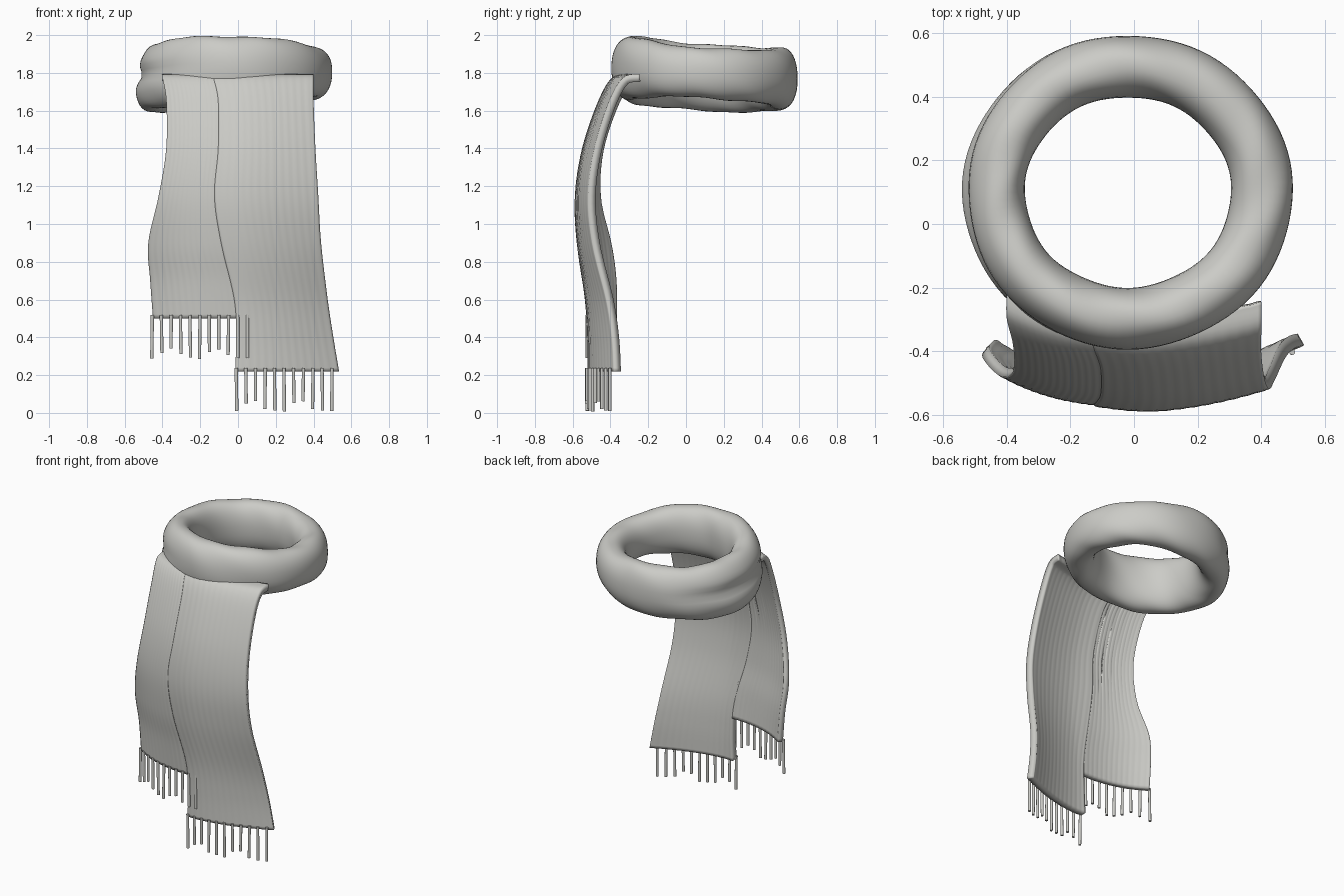
import bpy
import math
import random
from mathutils import Vector

random.seed(4)
if "Cube" in bpy.data.objects:
    bpy.data.objects.remove(bpy.data.objects["Cube"])

# One knitted wool colour
wool = bpy.data.materials.new("warm grey wool")
wool.use_nodes = True
colour = (0.6, 0.6, 0.57, 1)
wool.diffuse_color = colour
wool.node_tree.nodes["Principled BSDF"].inputs["Base Color"].default_value = colour


def grid_object(name, points, cyclic, angle):
    """Skin a table of points; cyclic closes it both ways."""
    rows, cols = len(points), len(points[0])
    verts = [p for row in points for p in row]
    faces = []
    for i in range(rows if cyclic else rows - 1):
        for j in range(cols if cyclic else cols - 1):
            a, b = (i + 1) % rows, (j + 1) % cols
            faces.append((i * cols + j, a * cols + j, a * cols + b, i * cols + b))
    mesh = bpy.data.meshes.new(name)
    mesh.from_pydata(verts, [], faces)
    mesh.materials.append(wool)
    obj = bpy.data.objects.new(name, mesh)
    bpy.context.collection.objects.link(obj)
    smooth(obj, angle)
    return obj


def smooth(obj, angle):
    bpy.ops.object.select_all(action="DESELECT")
    obj.select_set(True)
    bpy.context.view_layer.objects.active = obj
    bpy.ops.object.shade_smooth_by_angle(angle=math.radians(angle))


def spline(keys, steps):
    """Catmull-Rom through rows of values."""
    keys = [Vector(k) for k in keys]
    out = []
    for i in range(len(keys) - 1):
        a, b, c, d = (keys[max(0, min(len(keys) - 1, i + k))] for k in (-1, 0, 1, 2))
        for s in range(steps):
            t = s / steps
            out.append(0.5 * (2 * b + (c - a) * t + (2 * a - 5 * b + 4 * c - d) * t ** 2
                              + (3 * b - a - 3 * c + d) * t ** 3))
    return out + [keys[-1]]


# Neck loop: a tall oval tube with folds running round it
def loop_point(a, f):
    c, s = math.cos(a), math.sin(a)
    centre_z = 1.792 + 0.012 * c - 0.027 * s - 0.005 * math.cos(2 * a)
    half = 0.16 - 0.022 * c - 0.005 * s - 0.006 * math.cos(2 * a) + 0.004 * math.sin(5 * a)
    u = math.copysign(abs(math.cos(f)) ** 0.9, math.cos(f))
    w = math.copysign(abs(math.sin(f)) ** 0.9, math.sin(f))
    side = max(0, -c) ** 3
    r = 0.097 * u + 0.002 * math.sin(7 * a + 2 * f)
    r -= 0.02 * w * side                       # lower fold sits further out
    if u > 0:                                  # crease between the folds
        r -= 0.03 * side * math.exp(-((w - 0.05) / 0.25) ** 2) * u
    z = centre_z + half * w + 0.002 * math.sin(11 * a + 3 * f)
    return (-0.02 + (0.422 + r) * c, 0.1 + (0.396 + r) * s, z)


N, M = 96, 40
grid_object("neck_loop", [[loop_point(2 * math.pi * i / N, 2 * math.pi * j / M)
                           for j in range(M)] for i in range(N)], True, 60)


# Hanging ends: bowed sheets; each key is z, left x, right x, front y, edge drop
def sheet_y(x, row, power):
    return row[3] + row[4] * (abs(x - 0.04) / 0.45) ** power


def hanging_end(name, keys, thickness, power):
    rows = spline(keys, 6)
    cols = 48
    points = []
    for row in rows:
        line = []
        for j in range(cols + 1):
            x = row[1] + (row[2] - row[1]) * j / cols
            rib = 0.0008 * math.sin(j * 1.7 + 2 * row[0])
            line.append((x, sheet_y(x, row, power) + rib, row[0]))
        points.append(line)
    obj = grid_object(name, points, False, 50)
    mod = obj.modifiers.new("thickness", "SOLIDIFY")
    mod.thickness, mod.offset = thickness, -1
    return rows[-1]


LONG_BOW, SHORT_BOW = 1.7, 2.7
long_hem = hanging_end("long_end", [
    (1.795, -0.13, 0.40, -0.30, 0.08), (1.775, -0.13, 0.40, -0.39, 0.085),
    (1.65, -0.105, 0.40, -0.465, 0.085), (1.4, -0.105, 0.41, -0.55, 0.09),
    (1.15, -0.125, 0.425, -0.588, 0.09), (0.9, -0.09, 0.44, -0.578, 0.10),
    (0.6, -0.02, 0.475, -0.535, 0.12), (0.4, -0.01, 0.505, -0.523, 0.125),
    (0.22, -0.015, 0.535, -0.522, 0.12)], 0.042, LONG_BOW)

short_hem = hanging_end("short_end", [
    (1.795, -0.40, -0.11, -0.29, 0.08), (1.775, -0.40, -0.11, -0.38, 0.09),
    (1.65, -0.38, -0.085, -0.455, 0.09), (1.4, -0.38, -0.085, -0.538, 0.09),
    (1.15, -0.42, -0.105, -0.574, 0.09), (0.9, -0.475, -0.07, -0.566, 0.10),
    (0.7, -0.465, -0.02, -0.538, 0.105), (0.5, -0.45, 0.0, -0.518, 0.10)],
    0.034, SHORT_BOW)


# Fringe strands stitched on the front of each hem
def fringe(name, hem, power, start, lengths):
    for i in range(11):
        x = start + 0.0505 * i
        length = lengths[i % len(lengths)] + random.uniform(-0.008, 0.008)
        top = hem[0] + 0.017
        bpy.ops.mesh.primitive_cylinder_add(
            vertices=10, radius=0.009, depth=length,
            location=(x, sheet_y(x, hem, power) - 0.004, top - length / 2),
            rotation=(0, random.uniform(-0.02, 0.02), 0))
        strand = bpy.context.object
        strand.name = f"{name}_{i + 1}"
        strand.data.materials.append(wool)
        smooth(strand, 50)


fringe("long_fringe", long_hem, LONG_BOW, -0.008, (0.23, 0.19, 0.18, 0.21, 0.22))
fringe("short_fringe", short_hem, SHORT_BOW, -0.455, (0.225, 0.195, 0.175, 0.205, 0.225))
